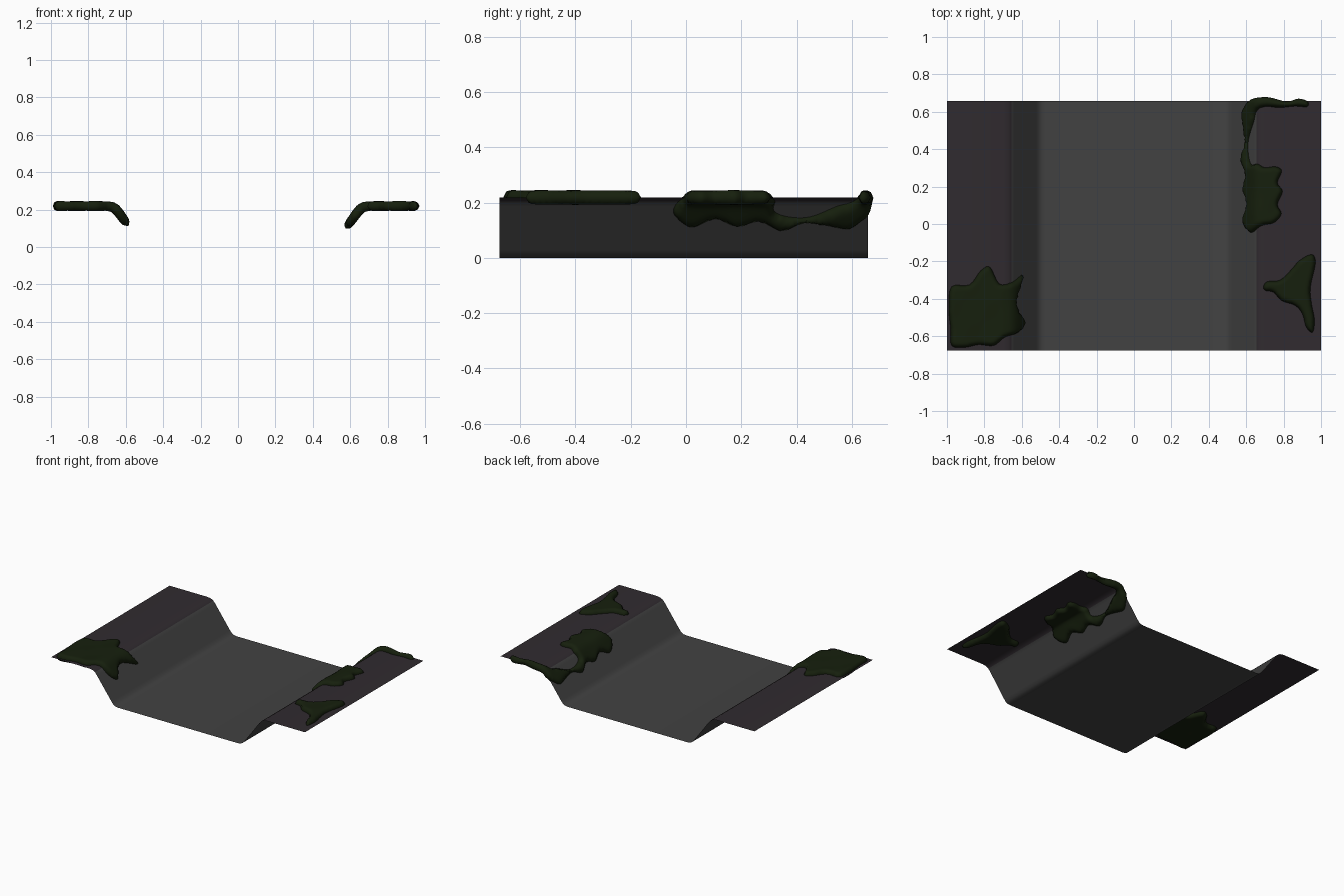
import bpy, bmesh, math
from mathutils import Vector
from mathutils.geometry import delaunay_2d_cdt, intersect_point_line

if "Cube" in bpy.data.objects:
    bpy.data.objects.remove(bpy.data.objects["Cube"])


def material(name, color):
    m = bpy.data.materials.new(name)
    m.diffuse_color = (*color, 1)
    m.use_nodes = True
    m.node_tree.nodes["Principled BSDF"].inputs["Base Color"].default_value = m.diffuse_color
    return m


bed_mat = material("bed_grey", (0.055, 0.055, 0.055))
ledge_mat = material("ledge_grey", (0.03, 0.024, 0.029))
moss_mat = material("moss_green", (0.008, 0.014, 0.004))

# Half cross-section of the channel, from bed centre to outer edge
HALF = [(0, 0), (0.47, 0), (0.492, 0.003), (0.508, 0.011), (0.523, 0.028),
        (0.64, 0.187), (0.655, 0.204), (0.672, 0.214), (0.7, 0.219), (1, 0.219)]


def surface(x):
    """Height and normal of the channel at x."""
    a, s = abs(x), (1 if x >= 0 else -1)

    def h(v):
        for (x0, z0), (x1, z1) in zip(HALF, HALF[1:]):
            if v <= x1:
                return z0 + (z1 - z0) * (v - x0) / (x1 - x0)
        return HALF[-1][1]
    slope = (h(a + 0.02) - h(a - 0.02)) / 0.04
    return h(a), Vector((-s * slope, 0, 1)).normalized()


def make_object(name, bm, mats):
    me = bpy.data.meshes.new(name)
    bm.to_mesh(me)
    bm.free()
    for m in mats:
        me.materials.append(m)
    for p in me.polygons:
        p.use_smooth = True
    ob = bpy.data.objects.new(name, me)
    bpy.context.collection.objects.link(ob)
    return ob


# Channel sheet: open profile swept along y
bm = bmesh.new()
profile = [(-x, z) for x, z in reversed(HALF[1:])] + HALF
rows = [[bm.verts.new((x, y, z)) for x, z in profile] for y in (-0.675, 0.658)]
for i in range(len(profile) - 1):
    f = bm.faces.new((rows[0][i], rows[0][i + 1], rows[1][i + 1], rows[1][i]))
    f.material_index = int(abs(f.calc_center_median().x) > 0.65)
make_object("channel_sheet", bm, [bed_mat, ledge_mat])


def smooth_outline(pts, n=4):
    """Closed Catmull-Rom curve through the points."""
    p, out = [Vector(q) for q in pts], []
    for i in range(len(p)):
        a, b, c, d = (p[(i + k) % len(p)] for k in (-1, 0, 1, 2))
        for j in range(n):
            t = j / n
            out.append(0.5 * (2 * b + (c - a) * t + (2 * a - 5 * b + 4 * c - d) * t * t
                              + (3 * b - a - 3 * c + d) * t ** 3))
    return out


def edge_distance(p, loop):
    best = 9
    for a, b in zip(loop, loop[1:] + loop[:1]):
        q, t = intersect_point_line(p, a, b)
        q = a if t < 0 else b if t > 1 else q.to_2d()
        best = min(best, (p - q.to_2d()).length)
    return best


def inside(p, loop):
    hit = False
    for a, b in zip(loop, loop[1:] + loop[:1]):
        if (a.y > p.y) != (b.y > p.y) and p.x < a.x + (b.x - a.x) * (p.y - a.y) / (b.y - a.y):
            hit = not hit
    return hit


def moss(name, pts, thick=0.025, width=0.026, step=0.011):
    """Pillow-shaped growth draped over the channel surface."""
    loop = smooth_outline(pts)
    n = len(loop)
    fill = []
    x0, x1 = min(p.x for p in loop), max(p.x for p in loop)
    y0, y1 = min(p.y for p in loop), max(p.y for p in loop)
    for i in range(int((x1 - x0) / step) + 1):
        for j in range(int((y1 - y0) / step) + 1):
            p = Vector((x0 + (i + 0.5 * (j % 2)) * step, y0 + j * step))
            if inside(p, loop) and edge_distance(p, loop) > 0.004:
                fill.append(p)
    co, _, faces, *_ = delaunay_2d_cdt(
        loop + fill, [(i, (i + 1) % n) for i in range(n)], [], 1, 1e-5)
    bm = bmesh.new()
    top, bottom = [], []
    for p in co:
        z, normal = surface(p.x)
        d = edge_distance(p, loop)
        k = min(d / width, 1)
        h = thick * math.sqrt(max(0, 1 - (1 - k) ** 2))
        h *= 1 + 0.06 * math.sin(31 * p.x) * math.sin(27 * p.y)
        base = Vector((p.x, p.y, z))
        v = bm.verts.new(base + normal * h)
        top.append(v)
        bottom.append(v if d < 1e-4 else bm.verts.new(base - normal * h))
    for f in faces:
        bm.faces.new([top[i] for i in f])
        low = [bottom[i] for i in reversed(f)]
        if any(bottom[i] is not top[i] for i in f):
            bm.faces.new(low)
    bmesh.ops.recalc_face_normals(bm, faces=bm.faces)
    make_object(name, bm, [moss_mat])


# Moss patch on the left front ledge
moss("moss_left_front", [
    (-0.975, -0.335), (-0.88, -0.325), (-0.82, -0.25), (-0.77, -0.23), (-0.72, -0.32),
    (-0.65, -0.31), (-0.595, -0.275), (-0.63, -0.4), (-0.62, -0.47), (-0.585, -0.52),
    (-0.62, -0.58), (-0.69, -0.605), (-0.75, -0.65), (-0.83, -0.645), (-0.905, -0.66),
    (-0.975, -0.65), (-0.98, -0.56), (-0.99, -0.45)])

# Three-pointed patch on the right front ledge
moss("moss_right_front", [
    (0.693, -0.33), (0.715, -0.307), (0.78, -0.3), (0.84, -0.245), (0.885, -0.195),
    (0.95, -0.163), (0.97, -0.21), (0.943, -0.34), (0.95, -0.43), (0.965, -0.51),
    (0.955, -0.58), (0.92, -0.55), (0.9, -0.48), (0.86, -0.435), (0.79, -0.41),
    (0.745, -0.365), (0.7, -0.355)])

# Long trailing patch on the right slope, curling along the back edge
moss("moss_right_back", [
    (0.633, -0.045), (0.68, -0.01), (0.75, 0.008), (0.788, 0.055), (0.767, 0.105),
    (0.794, 0.175), (0.767, 0.22), (0.79, 0.285), (0.755, 0.307), (0.7, 0.302),
    (0.66, 0.322), (0.628, 0.318), (0.612, 0.37), (0.612, 0.45), (0.64, 0.545),
    (0.658, 0.607), (0.705, 0.628), (0.78, 0.622), (0.86, 0.63), (0.925, 0.627),
    (0.928, 0.655), (0.88, 0.67), (0.815, 0.655), (0.715, 0.678), (0.63, 0.668),
    (0.6, 0.633), (0.58, 0.585), (0.59, 0.5), (0.595, 0.425), (0.575, 0.345),
    (0.6, 0.265), (0.586, 0.185), (0.607, 0.105), (0.585, 0.025), (0.607, -0.03)])
